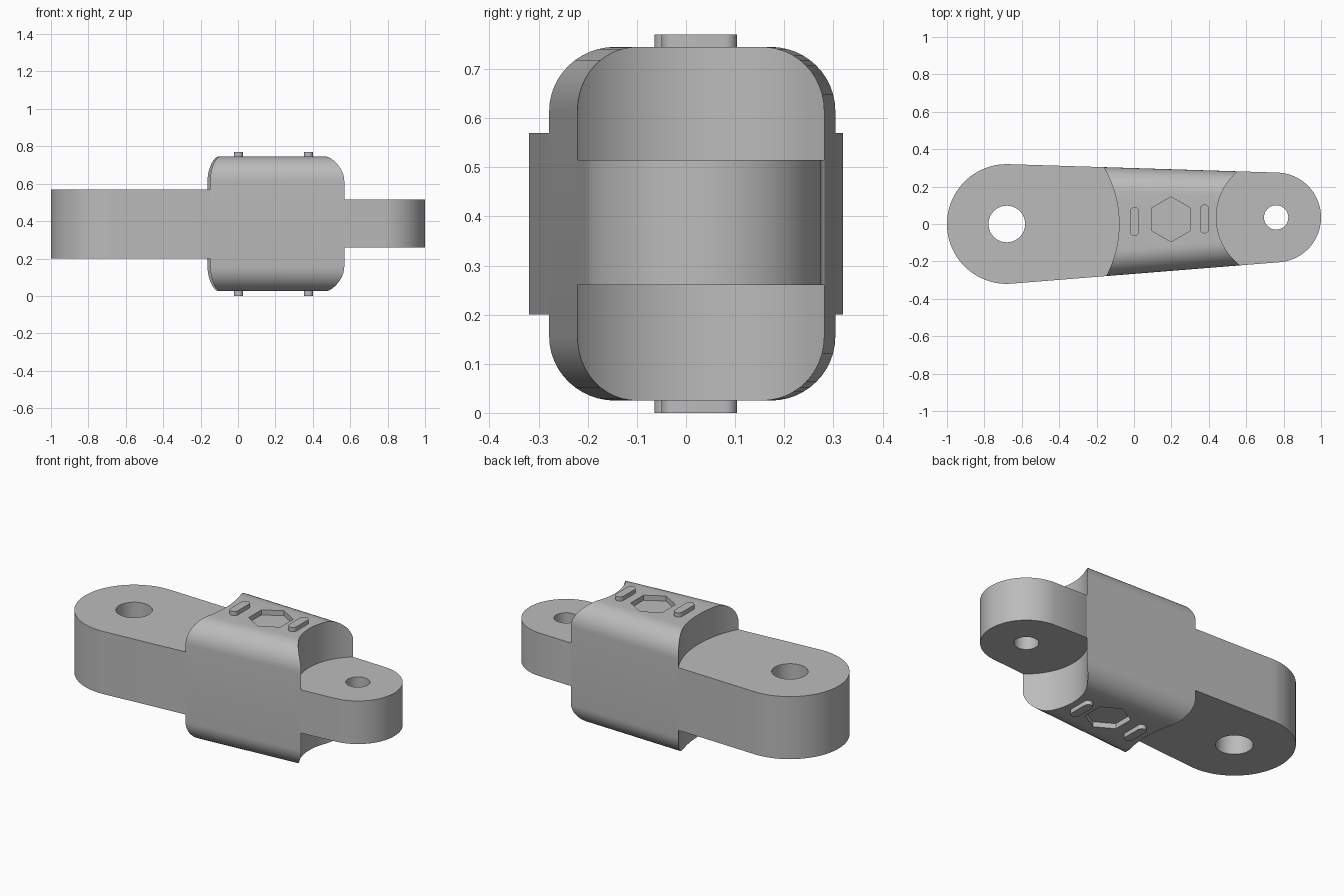
import bpy, bmesh
from math import pi, sin, cos, asin, atan2, sqrt, hypot, radians

cube = bpy.data.objects.get("Cube")
if cube:
    bpy.data.objects.remove(cube)

grey = bpy.data.materials.new("light grey")
grey.use_nodes = True
grey.diffuse_color = (0.5, 0.5, 0.5, 1)
grey.node_tree.nodes["Principled BSDF"].inputs["Base Color"].default_value = (0.5, 0.5, 0.5, 1)

# Plan layout: two end circles joined by their outer tangents
BIG = (-0.68, 0.0, 0.32)
SMALL = (0.76, 0.035, 0.24)
run, rise = SMALL[0] - BIG[0], SMALL[1] - BIG[1]
tilt = atan2(rise, run)
taper = asin((BIG[2] - SMALL[2]) / hypot(run, rise))
UP = tilt + pi / 2 - taper
LOW = tilt - pi / 2 + taper

# Body: block with rounded long edges and scooped ends
BOTTOM, TOP, FILLET = 0.025, 0.745, 0.13
SCOOP = {"big": (BIG[0], BIG[1], 0.6, 1), "small": (SMALL[0], SMALL[1], 0.32, -1)}


def edge_y(x, angle):
    return BIG[1] + (BIG[2] - cos(angle) * (x - BIG[0])) / sin(angle)


def scoop_x(y, end):
    cx, cy, r, side = SCOOP[end]
    return cx + side * sqrt(r * r - (y - cy) ** 2)


def on_scoop(end, angle, inset):
    """Point on a scooped end, a set distance in from a tangent side."""
    y = 0.0
    for _ in range(30):
        x = scoop_x(y, end)
        y = edge_y(x, angle) - inset * (1 if angle > 0 else -1)
    return x, y


def arc(cx, cy, r, a0, a1, n):
    return [(cx + r * cos(a0 + (a1 - a0) * i / n),
             cy + r * sin(a0 + (a1 - a0) * i / n)) for i in range(n + 1)]


def ring(cx, cy, r, n, start=0.0):
    return arc(cx, cy, r, start, start + 2 * pi, n)[:-1]


def loop_edges(bm, verts):
    return [bm.edges.get((a, b)) or bm.edges.new((a, b))
            for a, b in zip(verts, verts[1:] + verts[:1])]


def walls(bm, low, high):
    n = len(low)
    for i in range(n):
        j = (i + 1) % n
        bm.faces.new((low[i], low[j], high[j], high[i]))


def finish(name, bm):
    bmesh.ops.recalc_face_normals(bm, faces=bm.faces)
    mesh = bpy.data.meshes.new(name)
    bm.to_mesh(mesh)
    bm.free()
    mesh.materials.append(grey)
    obj = bpy.data.objects.new(name, mesh)
    bpy.context.collection.objects.link(obj)
    bpy.ops.object.select_all(action="DESELECT")
    obj.select_set(True)
    bpy.context.view_layer.objects.active = obj
    bpy.ops.object.shade_smooth_by_angle(angle=radians(30))
    return obj


def prism(name, loops, z0, z1):
    """Extruded outline; any further loops become through holes."""
    bm = bmesh.new()
    caps = [[], []]
    for pts in loops:
        low, high = [[bm.verts.new((x, y, z)) for x, y in pts] for z in (z0, z1)]
        caps[0] += loop_edges(bm, low)
        caps[1] += loop_edges(bm, high)
        walls(bm, low, high)
    for edges in caps:
        bmesh.ops.triangle_fill(bm, edges=edges, use_beauty=True)
    return finish(name, bm)


def tuck(end, dx, dy):
    """Arm root: meets the body corners, then narrows inside the body."""
    (ux, uy), (lx, ly) = on_scoop(end, UP, 0), on_scoop(end, LOW, 0)
    return [(lx, ly), (lx + dx, ly + dy), (ux + dx, uy - dy), (ux, uy)]


# Arms with pin holes
prism("large_arm", [arc(*BIG, UP, LOW + 2 * pi, 48) + tuck("big", 0.1, 0.1),
                    ring(BIG[0], BIG[1], 0.098, 40)], 0.2, 0.57)
prism("small_arm", [arc(*SMALL, LOW, UP, 48) + tuck("small", -0.15, 0.075)[::-1],
                    ring(SMALL[0], SMALL[1], 0.065, 40)], 0.26, 0.515)


def body_profile(end):
    """Points over one scooped end, low side to high side, with drop from the top."""
    steps = 12
    curve = [(FILLET * (1 - cos(a)), FILLET * (1 - sin(a)))
             for a in [pi / 2 * i / steps for i in range(steps + 1)]]
    low = [(*on_scoop(end, LOW, d), drop) for d, drop in curve]
    high = [(*on_scoop(end, UP, d), drop) for d, drop in reversed(curve)]
    y0, y1 = low[-1][1], high[0][1]
    flat = [y0 + (y1 - y0) * i / steps for i in range(1, steps)]
    return low + [(scoop_x(y, end), y, 0.0) for y in flat] + high, steps


# Body with a hexagonal recess in its top and bottom
bm = bmesh.new()
grid = {}
for end in SCOOP:
    pts, steps = body_profile(end)
    for sign, level in ((1, TOP), (-1, BOTTOM)):
        grid[end, sign] = [bm.verts.new((x, y, level - sign * drop)) for x, y, drop in pts]
    walls_top, walls_low = grid[end, 1], grid[end, -1]
    for i in range(len(pts) - 1):
        bm.faces.new((walls_top[i], walls_top[i + 1], walls_low[i + 1], walls_low[i]))
for i in (0, -1):
    bm.faces.new([grid[k][i] for k in (("big", 1), ("small", 1), ("small", -1), ("big", -1))])
hexagon = ring(0.198, 0.025, 0.12, 6, pi / 2)
for sign, level in ((1, TOP), (-1, BOTTOM)):
    a, b = grid["big", sign], grid["small", sign]
    for i in list(range(steps)) + list(range(2 * steps, 3 * steps)):
        bm.faces.new((a[i], a[i + 1], b[i + 1], b[i]))
    rim = a[steps:2 * steps + 1] + b[steps:2 * steps + 1][::-1]
    mouth, floor = [[bm.verts.new((x, y, z)) for x, y in hexagon]
                    for z in (level, level - sign * 0.03)]
    bmesh.ops.triangle_fill(bm, edges=loop_edges(bm, rim) + loop_edges(bm, mouth),
                            use_beauty=True)
    walls(bm, mouth, floor)
    bm.faces.new(floor)
finish("body", bm)

# Raised rounded bars beside each recess
for place, x, y in (("large_end", 0.003, 0.013), ("small_end", 0.377, 0.027)):
    half, r = 0.052, 0.025
    bar = arc(x, y + half, r, 0, pi, 12) + arc(x, y - half, r, pi, 2 * pi, 12)
    prism("top_bar_" + place, [bar], TOP - 0.01, 0.77)
    prism("bottom_bar_" + place, [bar], 0.0, BOTTOM + 0.01)
